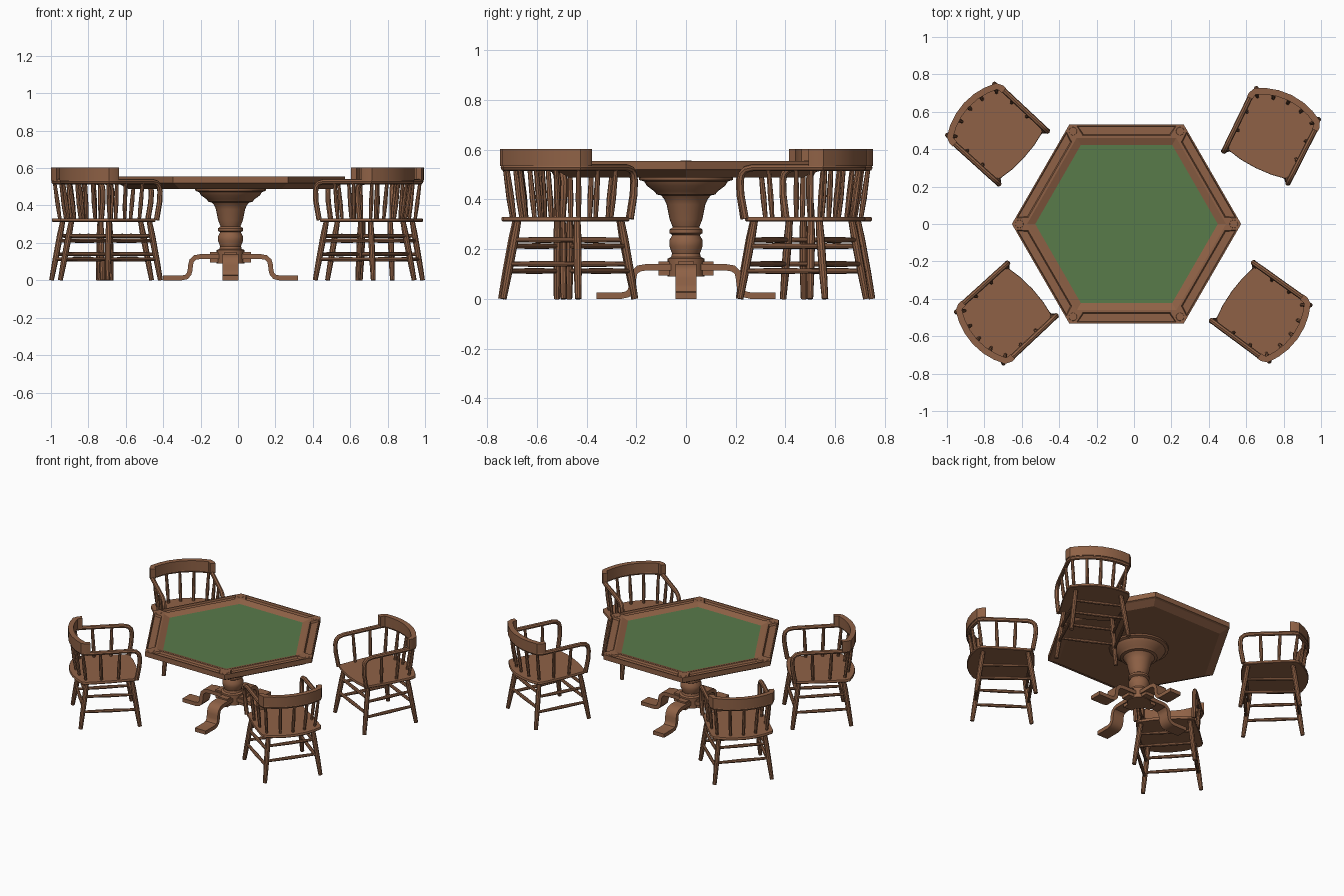
import bpy, bmesh, math
from mathutils import Vector, Matrix

if "Cube" in bpy.data.objects:
    bpy.data.objects.remove(bpy.data.objects["Cube"])


def material(name, rgb):
    m = bpy.data.materials.new(name)
    m.diffuse_color = (*rgb, 1)
    m.use_nodes = True
    m.node_tree.nodes["Principled BSDF"].inputs["Base Color"].default_value = m.diffuse_color
    return m


WOOD = material("brown wood", (0.275, 0.121, 0.061))
FELT = material("green felt", (0.098, 0.197, 0.068))
TX = -0.04  # table centre


def finish(bm, name, mats=(WOOD,), smooth=True):
    bmesh.ops.recalc_face_normals(bm, faces=bm.faces)
    me = bpy.data.meshes.new(name)
    bm.to_mesh(me)
    bm.free()
    for m in mats:
        me.materials.append(m)
    if smooth:
        me.shade_smooth()
        me.set_sharp_from_angle(angle=math.radians(35))
    ob = bpy.data.objects.new(name, me)
    bpy.context.collection.objects.link(ob)
    return ob


def skin(bm, rings):
    """Join rings of verts and cap both ends."""
    rings = [[bm.verts.new(p) for p in r] for r in rings]
    n = len(rings[0])
    for a, b in zip(rings, rings[1:]):
        for i in range(n):
            bm.faces.new((a[i], a[(i + 1) % n], b[(i + 1) % n], b[i]))
    return bm.faces.new(rings[0]), bm.faces.new(rings[-1])


def sweep(bm, pts, radii, sides=8):
    """Round tube along a path, with parallel-transported frames."""
    pts = [Vector(p) for p in pts]
    if not isinstance(radii, (list, tuple)):
        radii = [radii] * len(pts)
    rings, prev, u = [], None, None
    for i, p in enumerate(pts):
        t = (pts[min(i + 1, len(pts) - 1)] - pts[max(i - 1, 0)]).normalized()
        u = t.orthogonal().normalized() if prev is None else prev.rotation_difference(t) @ u
        v, prev = t.cross(u), t
        rings.append([p + radii[i] * (math.cos(k * math.tau / sides) * u + math.sin(k * math.tau / sides) * v)
                      for k in range(sides)])
    skin(bm, rings)


def ribbon(bm, pts, half, place):
    """Flat strip: 2D path thickened by half, mapped to 3D by place(a, b, side)."""
    pts = [Vector(p) for p in pts]
    rings = []
    for i, p in enumerate(pts):
        t = (pts[min(i + 1, len(pts) - 1)] - pts[max(i - 1, 0)]).normalized()
        n = Vector((-t.y, t.x)) * half
        a, b = p + n, p - n
        rings.append([place(a.x, a.y, 1), place(b.x, b.y, 1), place(b.x, b.y, 0), place(a.x, a.y, 0)])
    skin(bm, rings)


def ring(r, z, n):
    return [(TX + r * math.cos(k * math.tau / n), r * math.sin(k * math.tau / n), z) for k in range(n)]


# Table top: hexagon with chamfered underside, sunken felt
bm = bmesh.new()
prof = [(0.545, 0.488), (0.597, 0.515), (0.613, 0.52), (0.613, 0.555), (0.532, 0.555), (0.488, 0.54)]
_, felt = skin(bm, [ring(r, z, 6) for r, z in prof])
felt.material_index = 1
# chip trays sunk in the border
border = [f for f in bm.faces if len(f.verts) == 4 and all(abs(v.co.z - 0.555) < 1e-4 for v in f.verts)]
bmesh.ops.recalc_face_normals(bm, faces=bm.faces)
bmesh.ops.inset_individual(bm, faces=border, thickness=0.014)
for f in border:
    c = f.calc_center_median()
    d = (c - Vector((TX, 0, c.z))).normalized()
    t = Vector((-d.y, d.x, 0))
    for v in f.verts:
        v.co -= t * (v.co - c).dot(t) * 0.1
bmesh.ops.inset_individual(bm, faces=border, thickness=0.007, depth=-0.013)
finish(bm, "table_top", (WOOD, FELT), smooth=False)

# Round cup covers on the corners
bm = bmesh.new()
for k in range(6):
    a = k * math.tau / 6
    bmesh.ops.create_cone(bm, cap_ends=True, segments=16, radius1=0.022, radius2=0.021, depth=0.001,
                          matrix=Matrix.Translation((TX + 0.573 * math.cos(a), 0.573 * math.sin(a), 0.5555)))
finish(bm, "corner_cups")

# Turned pedestal
bm = bmesh.new()
prof = [(0.19, 0.495), (0.188, 0.478), (0.168, 0.472), (0.158, 0.455), (0.128, 0.433), (0.118, 0.42),
        (0.1, 0.416), (0.088, 0.402), (0.078, 0.38), (0.066, 0.32), (0.053, 0.288), (0.067, 0.278),
        (0.067, 0.264), (0.055, 0.257), (0.067, 0.235), (0.067, 0.212), (0.056, 0.182), (0.06, 0.168),
        (0.074, 0.162), (0.074, 0.09)]
skin(bm, [ring(r, z, 28) for r, z in prof])
finish(bm, "pedestal")

# Four bent pedestal feet with blocks at the hub
path = [(0.02, 0.127), (0.16, 0.127), (0.19, 0.122), (0.208, 0.105), (0.214, 0.08), (0.216, 0.055),
        (0.222, 0.033), (0.236, 0.018), (0.26, 0.013), (0.36, 0.013)]
for k in range(4):
    rot = Matrix.Translation((TX, 0, 0)) @ Matrix.Rotation(k * math.pi / 2, 4, 'Z')
    bm = bmesh.new()
    ribbon(bm, path, 0.013, lambda a, b, s: rot @ Vector((a, (s - 0.5) * 0.084, b)))
    bmesh.ops.create_cube(bm, size=1, matrix=rot @ Matrix.Translation((0.06, 0, 0.122))
                          @ Matrix.Diagonal((0.1, 0.066, 0.056, 1)))
    finish(bm, "pedestal_foot")

# ---- Chair, facing -y ----
half = [(0.192, -0.125), (0.193, 0.02), (0.194, 0.12), (0.194, 0.155), (0.184, 0.18),
        (0.13, 0.206), (0.07, 0.224), (0, 0.231)]
plan = half + [(-x, y) for x, y in half[-2::-1]]
parts = []

# seat: rail outline slightly enlarged, bowed front
front = [(-0.186, -0.155), (-0.165, -0.168), (-0.09, -0.182), (0, -0.187),
         (0.09, -0.182), (0.165, -0.168), (0.186, -0.155)]
outline = [(x * 1.04, y * 1.05) for x, y in plan[1:-1]] + front
bm = bmesh.new()
skin(bm, [[(x * s, y * s, z) for x, y in outline]
          for s, z in ((0.985, 0.312), (1, 0.316), (1, 0.325), (0.99, 0.33))])
parts.append(finish(bm, "seat"))

# bent arm rail running down into the front posts
post = [(0.184, -0.163, 0.322), (0.19, -0.18, 0.42), (0.191, -0.182, 0.475),
        (0.191, -0.176, 0.503), (0.191, -0.158, 0.521)]
Z = 0.528
bm = bmesh.new()
sweep(bm, post + [(x, y, Z) for x, y in plan] + [(-x, y, z) for x, y, z in post[::-1]], 0.0145)
parts.append(finish(bm, "arm_rail"))

# tall curved crest over the back
crest = [(0.194, 0.135)] + half[3:]
crest += [(-x, y) for x, y in crest[-2::-1]]
bm = bmesh.new()
ribbon(bm, crest, 0.017, lambda a, b, s: (a, b, 0.534 + 0.068 * s))
parts.append(finish(bm, "crest"))

# spindles leaning outward
bm = bmesh.new()
spots = [(0, 0.229), (0.09, 0.217), (0.178, 0.182), (0.193, 0.07), (0.192, -0.055)]
for x, y in spots:
    for s in ((1, -1) if x else (1,)):
        lo = Vector((s * x * 0.9, y * 0.87, 0.325))
        hi = Vector((s * x, y, Z))
        sweep(bm, [lo, lo.lerp(hi, 0.4), hi], [0.009, 0.012, 0.009], 8)
parts.append(finish(bm, "spindles"))

# splayed legs
LEGS = {"front": (Vector((0.157, -0.135, 0.318)), Vector((0.194, -0.182, 0))),
        "back": (Vector((0.147, 0.15, 0.318)), Vector((0.186, 0.196, 0)))}


def leg_at(which, s, z):
    top, foot = LEGS[which]
    p = foot.lerp(top, z / top.z)
    return Vector((p.x * s, p.y, z))


for which in LEGS:
    bm = bmesh.new()
    for s in (1, -1):
        sweep(bm, [leg_at(which, s, z) for z in (0, 0.1, 0.24, 0.318)], [0.013, 0.016, 0.017, 0.014], 10)
    parts.append(finish(bm, which + "_legs"))

# stretchers: two per side
bm = bmesh.new()
for z in (0.237, 0.14):
    for which in LEGS:
        a, b = leg_at(which, -1, z), leg_at(which, 1, z)
        sweep(bm, [a, a.lerp(b, 0.5), b], [0.009, 0.012, 0.009])
for z in (0.212, 0.112):
    for s in (1, -1):
        a, b = leg_at("front", s, z), leg_at("back", s, z)
        sweep(bm, [a, a.lerp(b, 0.5), b], [0.009, 0.012, 0.009])
parts.append(finish(bm, "stretchers"))

# place four chairs (x, y, facing angle)
spots = [(-0.727, 0.479, -42.6), (0.733, 0.467, 243.5), (-0.68, -0.474, 42.7), (0.674, -0.469, 144)]
for i, (x, y, a) in enumerate(spots):
    m = Matrix.Translation((x, y, 0)) @ Matrix.Rotation(math.radians(a + 90), 4, 'Z')
    for p in parts:
        ob = p
        if i:
            ob = p.copy()
            bpy.context.collection.objects.link(ob)
        ob.matrix_world = m
